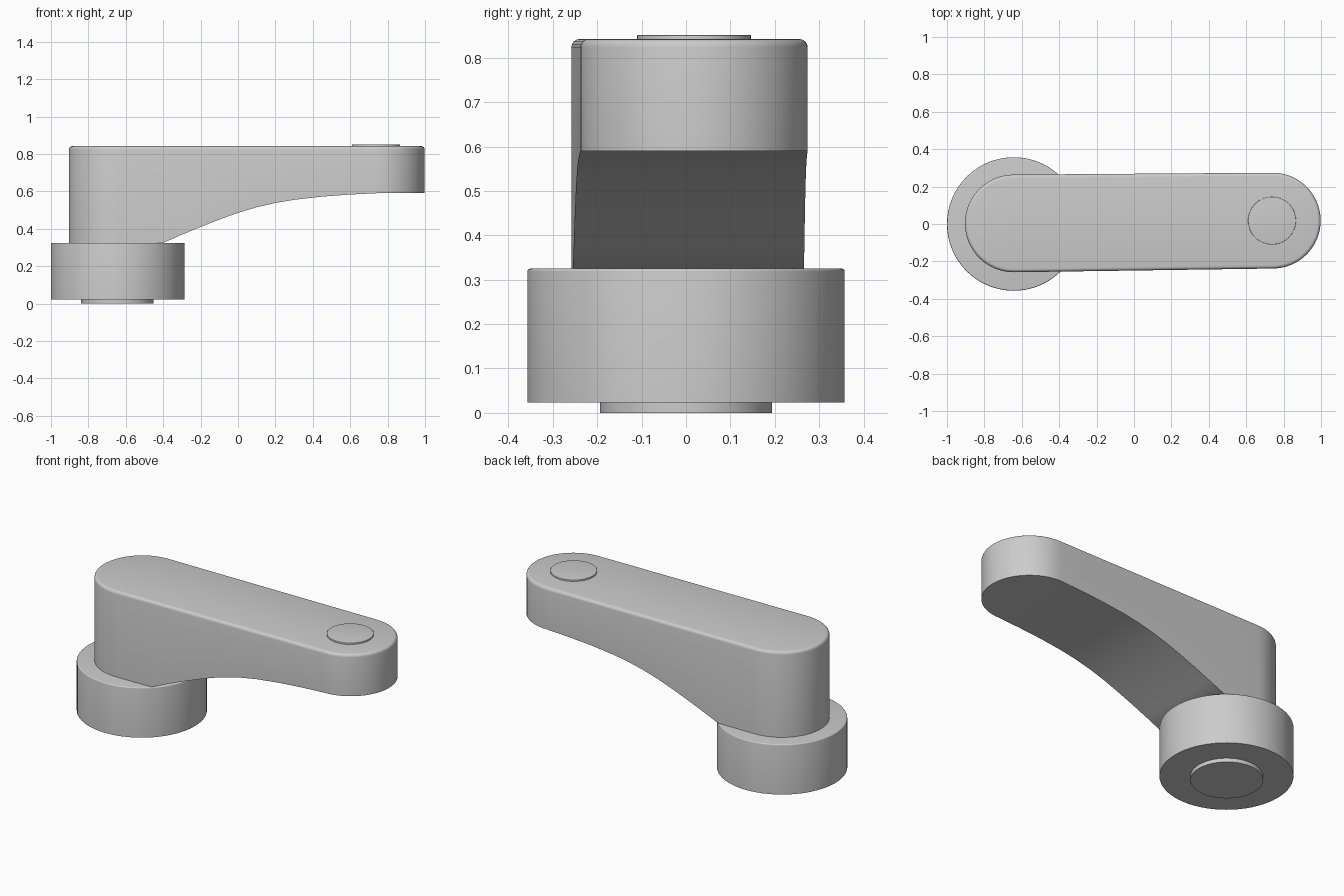
import bpy, bmesh, math
from mathutils import Vector

cube = bpy.data.objects.get("Cube")
if cube:
    bpy.data.objects.remove(cube, do_unlink=True)

grey = bpy.data.materials.new("satin grey")
grey.use_nodes = True
colour = (0.6, 0.6, 0.6, 1)
grey.diffuse_color = colour
grey.node_tree.nodes["Principled BSDF"].inputs["Base Color"].default_value = colour

PIVOT = Vector((-0.643, 0.003))   # centre of the mounted end
TIP = Vector((0.742, 0.018))      # centre of the free end


def arc(centre, radius, start, end, steps):
    angles = [start + (end - start) * i / steps for i in range(steps + 1)]
    return [(centre[0] + radius * math.cos(a), centre[1] + radius * math.sin(a)) for a in angles]


def prism(outline, low, high, bevel):
    """Extrude an outline upward and round its top rim."""
    bm = bmesh.new()
    base = bm.faces.new([bm.verts.new((x, y, low)) for x, y in outline])
    walls = bmesh.ops.extrude_face_region(bm, geom=[base], use_keep_orig=True)
    for v in walls["geom"]:
        if isinstance(v, bmesh.types.BMVert):
            v.co.z = high
    if bevel:
        rim = [e for e in bm.edges if all(v.co.z > high - 1e-5 for v in e.verts)]
        bmesh.ops.bevel(bm, geom=rim, offset=bevel, segments=4, profile=0.5, affect='EDGES')
    bmesh.ops.recalc_face_normals(bm, faces=bm.faces)
    return bm


def finish(bm, name):
    mesh = bpy.data.meshes.new(name)
    bm.to_mesh(mesh)
    bm.free()
    mesh.materials.append(grey)
    obj = bpy.data.objects.new(name, mesh)
    bpy.context.collection.objects.link(obj)
    bpy.ops.object.select_all(action='DESELECT')
    obj.select_set(True)
    bpy.context.view_layer.objects.active = obj
    bpy.ops.object.shade_smooth_by_angle(angle=math.radians(32))
    return obj


def disc(name, centre, radius, low, high, bevel=0):
    outline = arc(centre, radius, 0, math.tau, 64)[:-1]
    return finish(prism(outline, low, high, bevel), name)


# Underside of the arm, as (x, z) stations from the base to the tip
SWEEP = [(-0.40, 0.325), (-0.30, 0.368), (-0.20, 0.410), (-0.10, 0.449),
         (0.0, 0.485), (0.10, 0.515), (0.20, 0.538), (0.30, 0.555),
         (0.45, 0.572), (0.60, 0.583), (0.742, 0.590)]


def underside(x):
    if x <= SWEEP[0][0]:
        return SWEEP[0][1]
    for (x0, z0), (x1, z1) in zip(SWEEP, SWEEP[1:]):
        if x <= x1:
            return z0 + (z1 - z0) * (x - x0) / (x1 - x0)
    return SWEEP[-1][1]


# Arm: a slightly skewed stadium whose underside sweeps up to the tip
tilt = math.atan2(TIP.y - PIVOT.y, TIP.x - PIVOT.x)
quarter = math.pi / 2
outline = arc(PIVOT, 0.261, tilt + quarter, tilt + 3 * quarter, 32)
outline += arc(TIP, 0.256, tilt - quarter, tilt + quarter, 32)
bottom = SWEEP[0][1]
arm = prism(outline, bottom, 0.842, 0.018)
for x, _ in SWEEP:
    bmesh.ops.bisect_plane(arm, geom=arm.verts[:] + arm.edges[:] + arm.faces[:],
                           plane_co=(x, 0, 0), plane_no=(1, 0, 0))
for v in arm.verts:
    if v.co.z < bottom + 0.001:
        v.co.z = underside(v.co.x)
finish(arm, "arm")

# Round base, its foot, and the cap on the free end
disc("base", (-0.643, 0), 0.357, 0.023, 0.325, 0.006)
disc("foot", (-0.645, 0), 0.194, 0, 0.03)
disc("tip_cap", (0.738, 0.018), 0.128, 0.835, 0.851, 0.002)
